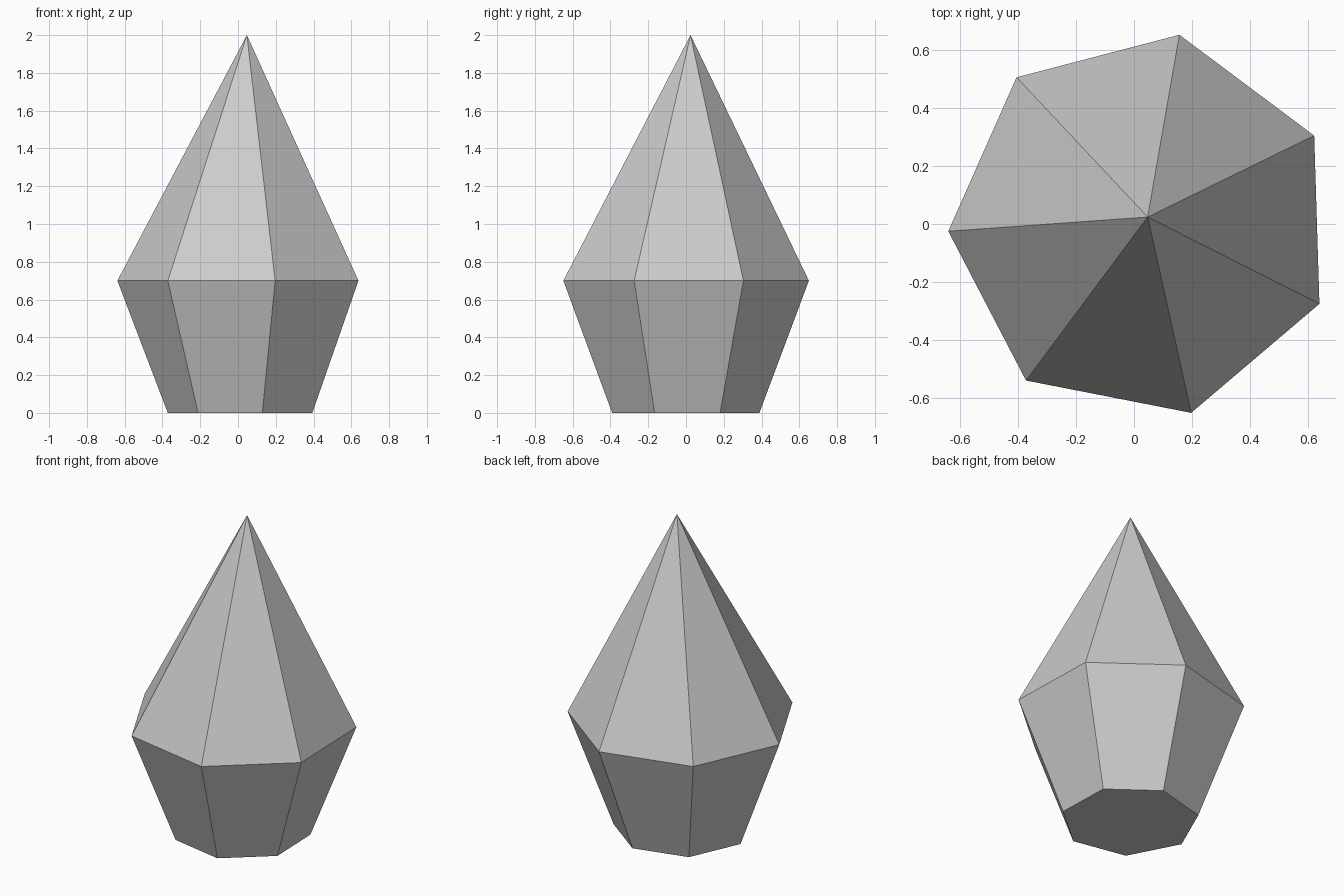
import bpy, bmesh
from math import cos, sin, radians, tau

if "Cube" in bpy.data.objects:
    bpy.data.objects.remove(bpy.data.objects["Cube"])

SIDES = 7
CENTRE = (0.028, -0.004)
START = radians(27.5)


def ring(bm, radius, z):
    """Regular polygon of vertices around the shared centre."""
    return [bm.verts.new((CENTRE[0] + radius * cos(START + tau * i / SIDES),
                          CENTRE[1] + radius * sin(START + tau * i / SIDES), z))
            for i in range(SIDES)]


bm = bmesh.new()

# Flat base, widening to the girdle, then a slightly off-centre tip
base = ring(bm, 0.40, 0.0)
girdle = ring(bm, 0.667, 0.70)
tip = bm.verts.new((0.047, 0.024, 2.0))

bm.faces.new(list(reversed(base)))
for i in range(SIDES):
    j = (i + 1) % SIDES
    bm.faces.new((base[i], base[j], girdle[j], girdle[i]))
    bm.faces.new((girdle[i], girdle[j], tip))

mesh = bpy.data.meshes.new("crystal")
bm.to_mesh(mesh)
bm.free()
bpy.context.collection.objects.link(bpy.data.objects.new("crystal", mesh))
